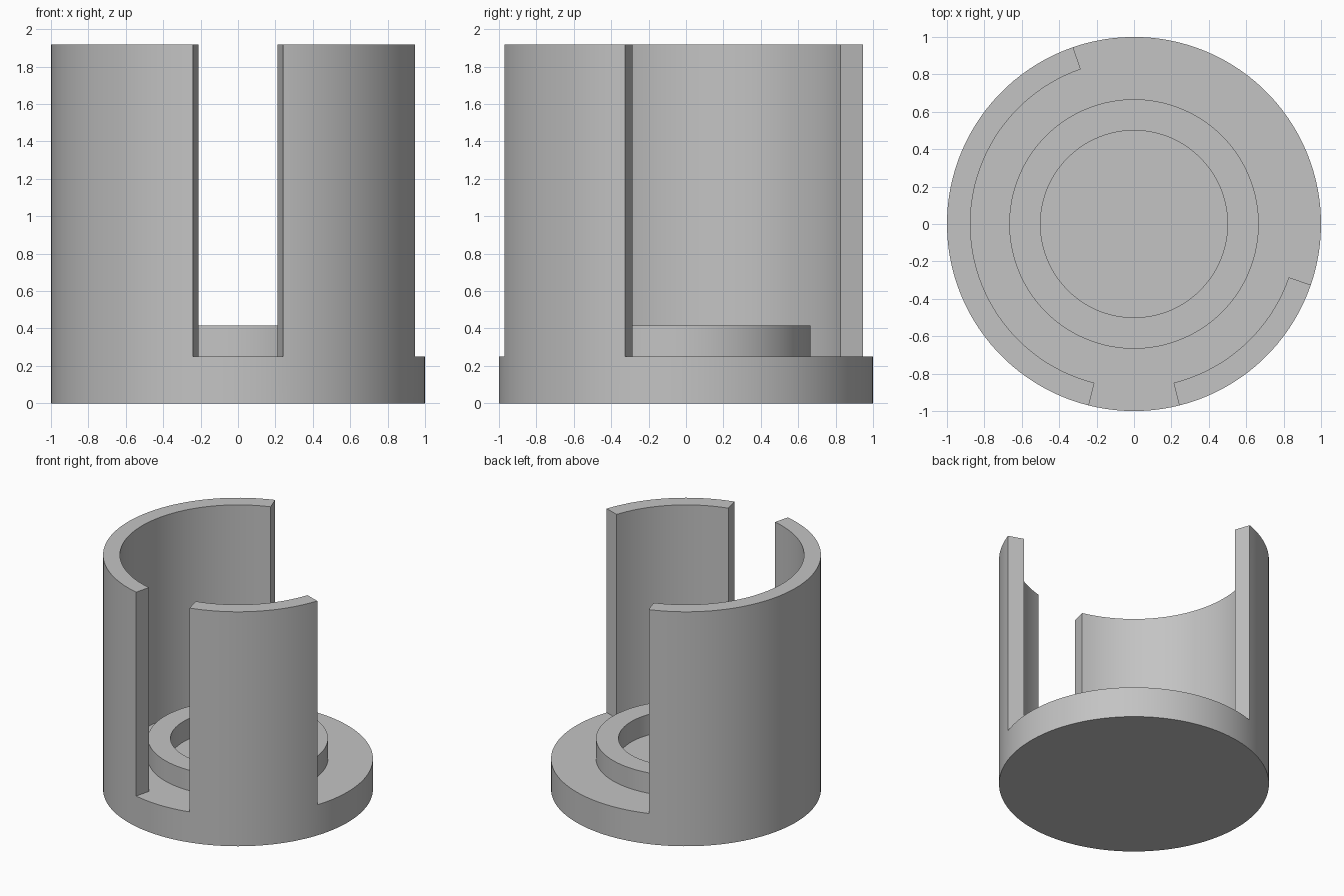
import bpy, bmesh, math

cube = bpy.data.objects.get("Cube")
if cube:
    bpy.data.objects.remove(cube, do_unlink=True)

# Main dimensions
R_OUT, R_IN = 1.0, 0.875
RING_OUT, RING_IN = 0.667, 0.5
FLOOR, RING_TOP, TOP = 0.25, 0.417, 1.917
STEP = 3  # degrees per segment

# Sectors round the cup: start angle, end angle, has a wall
SECTORS = [
    (-19, 109, False),   # wide opening
    (109, 256, True),    # large wall
    (256, 284, False),   # front slot
    (284, 341, True),    # small wall
]

WALL = [(R_OUT, FLOOR), (R_OUT, TOP), (R_IN, TOP), (R_IN, FLOOR)]
RIM = [(R_OUT, FLOOR), (R_IN, FLOOR)]
INNER = [(RING_OUT, FLOOR), (RING_OUT, RING_TOP),
         (RING_IN, RING_TOP), (RING_IN, FLOOR), (0, FLOOR)]


def place(bm, profile, angle):
    a = math.radians(angle)
    return [bm.verts.new((r * math.cos(a), r * math.sin(a), z)) for r, z in profile]


bm = bmesh.new()
for start, end, has_wall in SECTORS:
    # Sweep this sector's half-section about the axis
    profile = [(0, 0), (R_OUT, 0)] + (WALL if has_wall else RIM) + INNER
    count = math.ceil((end - start) / STEP)
    columns = [place(bm, profile, start + (end - start) * i / count)
               for i in range(count + 1)]
    for a, b in zip(columns, columns[1:]):
        for i in range(len(profile) - 1):
            bm.faces.new((a[i], b[i], b[i + 1], a[i + 1]))
    # Close both upright ends of a wall
    if has_wall:
        for angle in (start, end):
            bm.faces.new(place(bm, WALL, angle))

bmesh.ops.remove_doubles(bm, verts=bm.verts, dist=0.0001)
bmesh.ops.dissolve_degenerate(bm, dist=0.0001, edges=bm.edges)
bmesh.ops.recalc_face_normals(bm, faces=bm.faces)

mesh = bpy.data.meshes.new("slotted_cup")
bm.to_mesh(mesh)
bm.free()
cup = bpy.data.objects.new("slotted_cup", mesh)
bpy.context.collection.objects.link(cup)

# Plain grey finish
grey = bpy.data.materials.new("plain_grey")
grey.use_nodes = True
colour = (0.55, 0.55, 0.55, 1)
grey.diffuse_color = colour
grey.node_tree.nodes["Principled BSDF"].inputs["Base Color"].default_value = colour
mesh.materials.append(grey)

# Smooth round faces, crisp rims and ends
bpy.ops.object.select_all(action="DESELECT")
cup.select_set(True)
bpy.context.view_layer.objects.active = cup
bpy.ops.object.shade_smooth_by_angle(angle=math.radians(30))
